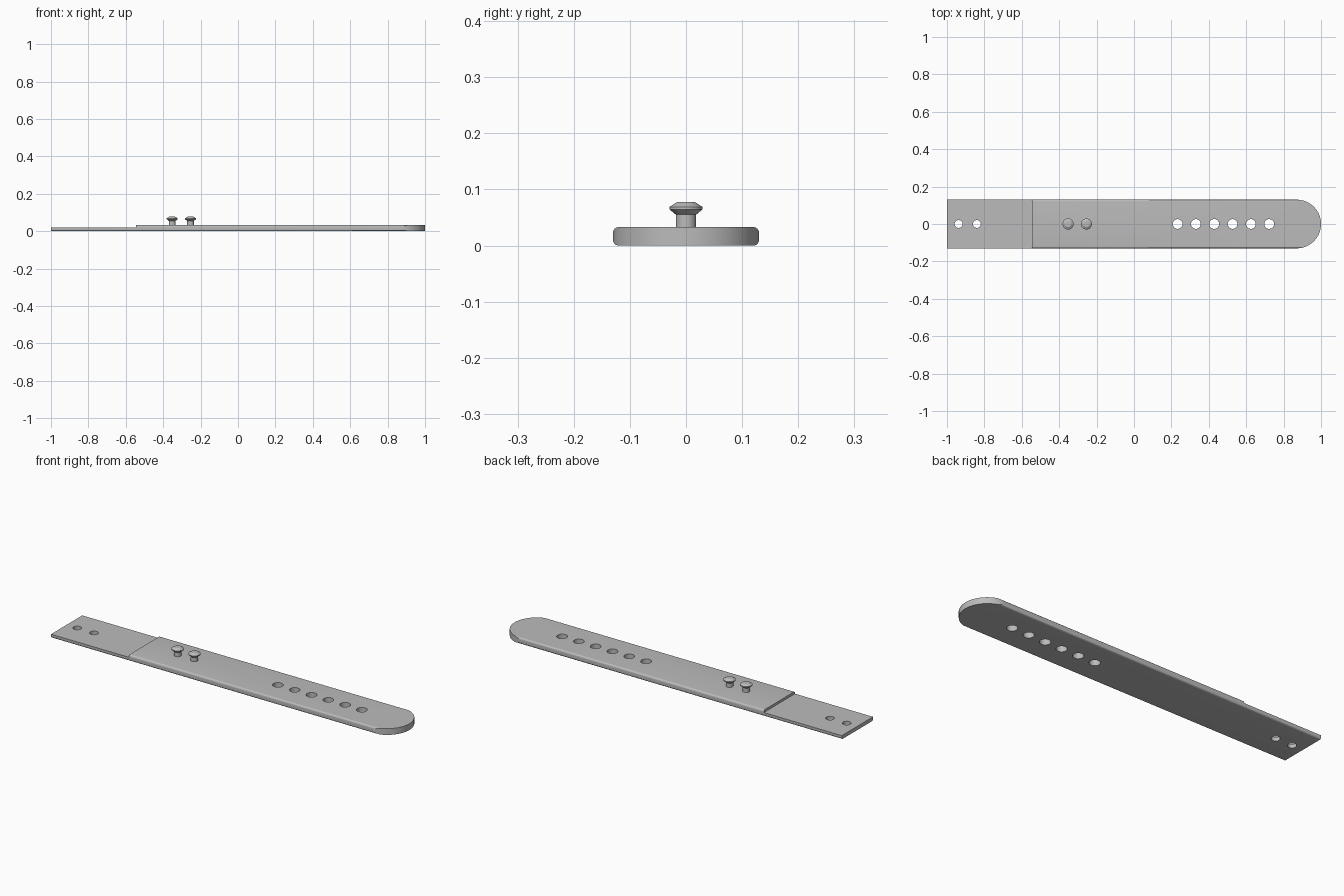
import bpy, bmesh, math
from mathutils import Matrix, Vector

cube = bpy.data.objects.get("Cube")
if cube:
    bpy.data.objects.remove(cube, do_unlink=True)

HALF_W, THICK, THIN, FILLET = 0.13, 0.033, 0.02, 0.01
STEP_X, TIP_X = -0.545, 0.87

grey = bpy.data.materials.new("plain grey")
grey.use_nodes = True
grey.diffuse_color = (0.5, 0.5, 0.5, 1)
grey.node_tree.nodes["Principled BSDF"].inputs["Base Color"].default_value = (0.5, 0.5, 0.5, 1)


def add_object(name, bm):
    bmesh.ops.recalc_face_normals(bm, faces=bm.faces)
    mesh = bpy.data.meshes.new(name)
    bm.to_mesh(mesh)
    bm.free()
    mesh.materials.append(grey)
    obj = bpy.data.objects.new(name, mesh)
    bpy.context.collection.objects.link(obj)
    return obj


def prism(name, points, direction):
    """Closed outline swept along a direction."""
    bm = bmesh.new()
    face = bm.faces.new([bm.verts.new(p) for p in points])
    swept = bmesh.ops.extrude_face_region(bm, geom=[face], use_keep_orig=True)
    verts = [g for g in swept["geom"] if isinstance(g, bmesh.types.BMVert)]
    bmesh.ops.translate(bm, verts=verts, vec=Vector(direction))
    return add_object(name, bm)


def arc(cx, cy, r, start, end, steps):
    angles = [math.radians(start + (end - start) * i / steps) for i in range(steps + 1)]
    return [(cx + r * math.cos(a), cy + r * math.sin(a)) for a in angles]


def smooth(obj):
    bpy.ops.object.select_all(action="DESELECT")
    obj.select_set(True)
    bpy.context.view_layer.objects.active = obj
    bpy.ops.object.shade_smooth_by_angle(angle=math.radians(25))


def apply_boolean(obj, tool, operation):
    tool.hide_render = True
    mod = obj.modifiers.new("cut", "BOOLEAN")
    mod.operation, mod.solver, mod.object = operation, "EXACT", tool
    bpy.ops.object.select_all(action="DESELECT")
    obj.select_set(True)
    bpy.context.view_layer.objects.active = obj
    bpy.ops.object.modifier_apply(modifier=mod.name)
    bpy.data.objects.remove(tool, do_unlink=True)


# Strap: rounded cross-section swept along its length
section = []
for i, (sy, sz) in enumerate([(1, 1), (-1, 1), (-1, -1), (1, -1)]):
    section += arc(sy * (HALF_W - FILLET), THICK / 2 + sz * (THICK / 2 - FILLET),
                   FILLET, 90 * i, 90 * i + 90, 6)
strap = prism("strap", [(-1, y, z) for y, z in section], (2, 0, 0))

# Round tip
outline = arc(TIP_X, 0, HALF_W, -86, 86, 40) + [(TIP_X, 0.2), (-1.5, 0.2), (-1.5, -0.2), (TIP_X, -0.2)]
tip_tool = prism("tip_tool", [(x, y, -0.1) for x, y in outline], (0, 0, 0.3))
apply_boolean(strap, tip_tool, "INTERSECT")

# Thinner tab at the other end
step = [(-1.5, -0.3, THIN), (STEP_X, -0.3, THIN), (STEP_X, 0.3, THIN), (-1.5, 0.3, THIN)]
apply_boolean(strap, prism("step_tool", step, (0, 0, 0.2)), "DIFFERENCE")

# Adjustment holes and tab holes
holes = [(0.233 + 0.098 * i, 0.026) for i in range(6)] + [(-0.938, 0.021), (-0.84, 0.021)]
bm = bmesh.new()
for x, r in holes:
    bmesh.ops.create_cone(bm, cap_ends=True, segments=32, radius1=r, radius2=r,
                          depth=0.2, matrix=Matrix.Translation((x, 0, 0)))
apply_boolean(strap, add_object("hole_tool", bm), "DIFFERENCE")
smooth(strap)

# Flared studs, turned around the vertical axis
PROFILE = [(0, 0.028), (0.018, 0.028), (0.018, 0.055), (0.0295, 0.0645),
           (0.0295, 0.069), (0.016, 0.0775), (0, 0.0775)]
for name, x in (("outer_stud", -0.352), ("inner_stud", -0.254)):
    bm = bmesh.new()
    verts = [bm.verts.new((r, 0, z)) for r, z in PROFILE]
    edges = [bm.edges.new(pair) for pair in zip(verts, verts[1:])]
    bmesh.ops.spin(bm, geom=verts + edges, cent=(0, 0, 0), axis=(0, 0, 1),
                   angle=math.tau, steps=32, use_duplicate=False)
    bmesh.ops.remove_doubles(bm, verts=bm.verts, dist=0.0001)
    stud = add_object(name, bm)
    stud.location.x = x
    smooth(stud)
